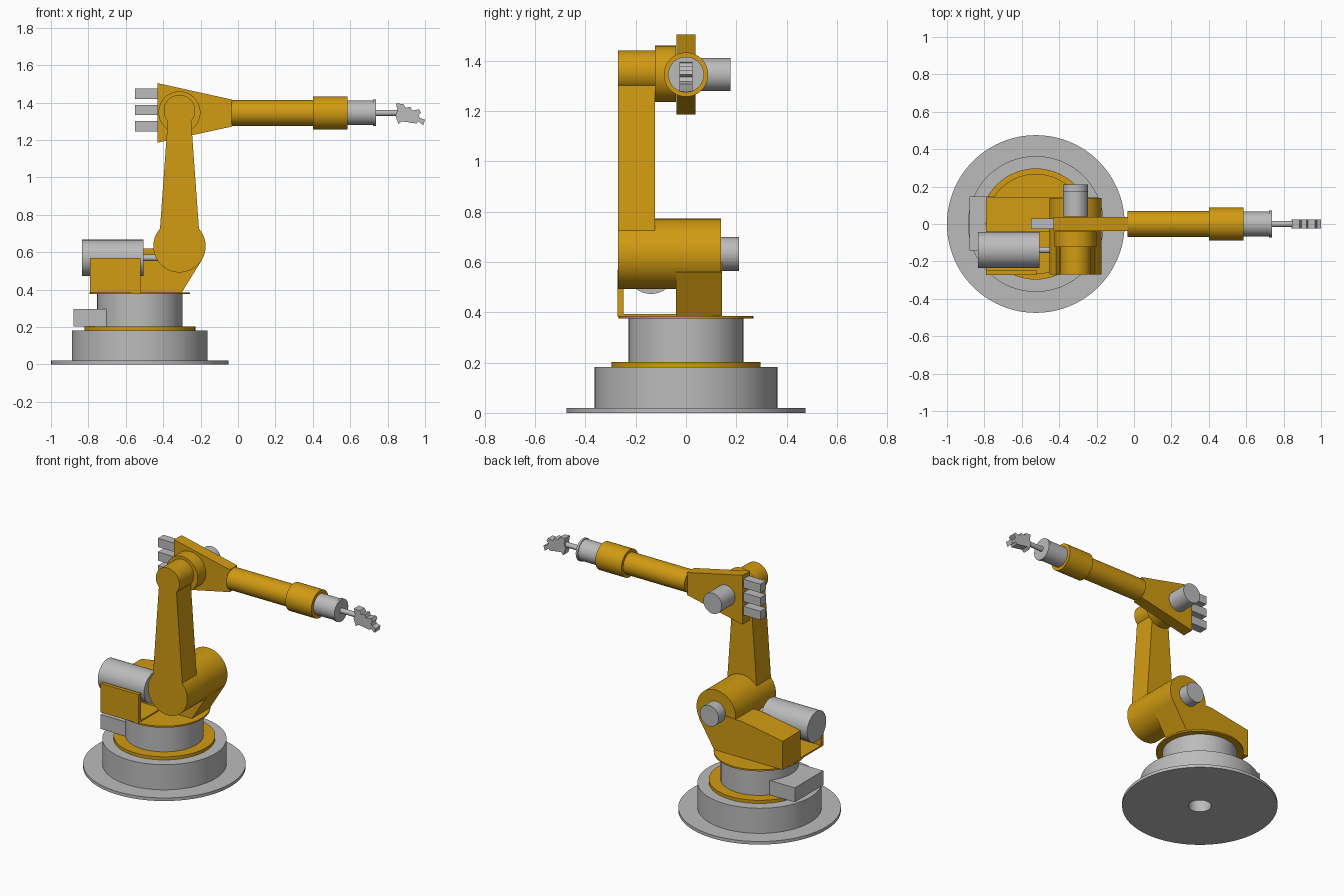
import bpy, bmesh, math
from mathutils import Vector, Matrix

cube = bpy.data.objects.get("Cube")
if cube:
    bpy.data.objects.remove(cube, do_unlink=True)


def material(name, rgb):
    m = bpy.data.materials.new(name)
    m.use_nodes = True
    m.diffuse_color = (*rgb, 1)
    bsdf = next(n for n in m.node_tree.nodes if n.type == 'BSDF_PRINCIPLED')
    bsdf.inputs["Base Color"].default_value = (*rgb, 1)
    return m


YELLOW = material("safety yellow", (0.64, 0.33, 0.006))
GREY = material("metal grey", (0.50, 0.50, 0.50))


def finish(name, bm, mat, smooth=False):
    bmesh.ops.recalc_face_normals(bm, faces=bm.faces)
    mesh = bpy.data.meshes.new(name)
    bm.to_mesh(mesh)
    bm.free()
    mesh.materials.append(mat)
    ob = bpy.data.objects.new(name, mesh)
    bpy.context.collection.objects.link(ob)
    if smooth:
        bpy.ops.object.select_all(action='DESELECT')
        ob.select_set(True)
        bpy.context.view_layer.objects.active = ob
        bpy.ops.object.shade_smooth_by_angle(angle=math.radians(30))
    return ob


def cylinder(name, start, end, radius, mat):
    """Round bar between two points."""
    a, b = Vector(start), Vector(end)
    turn = (b - a).to_track_quat('Z', 'Y').to_matrix().to_4x4()
    bm = bmesh.new()
    bmesh.ops.create_cone(bm, cap_ends=True, segments=64, radius1=radius, radius2=radius,
                          depth=(b - a).length, matrix=Matrix.Translation((a + b) / 2) @ turn)
    return finish(name, bm, mat, True)


def prism(name, outline, y0, y1, mat):
    """Side outline in x and z, extruded across y."""
    bm = bmesh.new()
    face = bm.faces.new([bm.verts.new((x, y0, z)) for x, z in outline])
    ext = bmesh.ops.extrude_face_region(bm, geom=[face])
    moved = [v for v in ext["geom"] if isinstance(v, bmesh.types.BMVert)]
    bmesh.ops.translate(bm, verts=moved, vec=(0, y1 - y0, 0))
    return finish(name, bm, mat)


def box(name, x0, x1, y0, y1, z0, z1, mat):
    return prism(name, [(x0, z0), (x1, z0), (x1, z1), (x0, z1)], y0, y1, mat)


def lathe(name, profile, cx, mat):
    """Closed radius/height profile spun about a vertical axis."""
    bm = bmesh.new()
    verts = [bm.verts.new((cx + r, 0, z)) for r, z in profile]
    edges = [bm.edges.new((v, verts[i - 1])) for i, v in enumerate(verts)]
    bmesh.ops.spin(bm, geom=verts + edges, cent=(cx, 0, 0), axis=(0, 0, 1),
                   angle=math.tau, steps=96, use_merge=True)
    bmesh.ops.remove_doubles(bm, verts=bm.verts, dist=1e-5)
    return finish(name, bm, mat, True)


BX = -0.525            # turntable axis
JX = -0.313            # shoulder and elbow axis
SZ, EZ = 0.632, 1.357  # shoulder and elbow heights
AZ = 1.345             # forearm height

# Base with a cable hole underneath, then the stacked turntable
lathe("base", [(0.07, 0), (0.475, 0), (0.475, 0.02), (0.363, 0.02),
               (0.363, 0.182), (0.07, 0.182)], BX, GREY)
for name, z0, z1, r, mat in [("turntable_ring", 0.182, 0.202, 0.297, YELLOW),
                             ("turntable", 0.202, 0.376, 0.228, GREY),
                             ("turntable_plate", 0.376, 0.386, 0.268, YELLOW)]:
    cylinder(name, (BX, 0, z0), (BX, 0, z1), r, mat)
box("connector_box", -0.88, -0.69, -0.142, 0.148, 0.203, 0.296, GREY)

# Shoulder housing and the open motor tray beside it
prism("shoulder_housing", [(-0.79, 0.386), (-0.30, 0.386), (-0.193, 0.559), (JX, SZ),
                           (-0.45, 0.62), (-0.50, 0.62), (-0.79, 0.57)], -0.04, 0.143, YELLOW)
cylinder("shoulder_drum", (JX, -0.27, SZ), (JX, 0.14, SZ), 0.14, YELLOW)
cylinder("shoulder_motor", (JX, 0.14, SZ), (JX, 0.21, SZ), 0.067, GREY)
box("tray_floor", -0.79, -0.52, -0.272, -0.04, 0.384, 0.394, YELLOW)
box("tray_side", -0.79, -0.52, -0.272, -0.248, 0.384, 0.57, YELLOW)
cylinder("drive_motor", (-0.835, -0.139, 0.57), (-0.505, -0.139, 0.57), 0.097, GREY)
cylinder("drive_shaft", (-0.505, -0.139, 0.57), (-0.40, -0.139, 0.57), 0.017, GREY)

# Lower arm and elbow
prism("lower_arm", [(JX - 0.106, 0.70), (JX + 0.106, 0.70),
                    (JX + 0.062, 1.31), (JX - 0.062, 1.31)], -0.27, -0.123, YELLOW)
cylinder("elbow_cap", (JX, -0.27, EZ), (JX, -0.123, EZ), 0.084, YELLOW)
cylinder("elbow_drum", (JX, -0.123, 1.348), (JX, -0.04, 1.348), 0.112, YELLOW)
cylinder("elbow_motor", (JX, 0.04, AZ), (JX, 0.177, AZ), 0.066, GREY)

# Upper arm wedge with three small motors at its back
prism("upper_arm_wedge", [(-0.43, 1.186), (-0.032, 1.272),
                          (-0.032, 1.416), (-0.43, 1.504)], -0.038, 0.038, YELLOW)
for i in range(3):
    z = 1.273 + i * 0.0875
    box(f"wrist_motor_{i + 1}", -0.552, -0.43, -0.028, 0.03, z - 0.028, z + 0.028, GREY)

# Forearm, wrist and tool shaft along x
for name, x0, x1, r, mat in [("forearm_tube", -0.036, 0.40, 0.069, YELLOW),
                             ("forearm_sleeve", 0.40, 0.585, 0.088, YELLOW),
                             ("wrist", 0.585, 0.723, 0.066, GREY),
                             ("wrist_flange", 0.723, 0.737, 0.071, GREY),
                             ("tool_shaft", 0.737, 0.86, 0.016, GREY)]:
    cylinder(name, (x0, 0, AZ), (x1, 0, AZ), r, mat)

# Serrated gripper tool
prism("gripper", [(0.858, 1.285), (0.875, 1.300), (0.955, 1.288), (0.965, 1.300), (0.99, 1.278),
                  (1.0, 1.308), (0.972, 1.318), (0.966, 1.335), (0.978, 1.345), (0.968, 1.364),
                  (0.93, 1.358), (0.922, 1.378), (0.896, 1.372), (0.885, 1.392), (0.845, 1.396),
                  (0.852, 1.36), (0.842, 1.33)], -0.025, 0.025, GREY)
